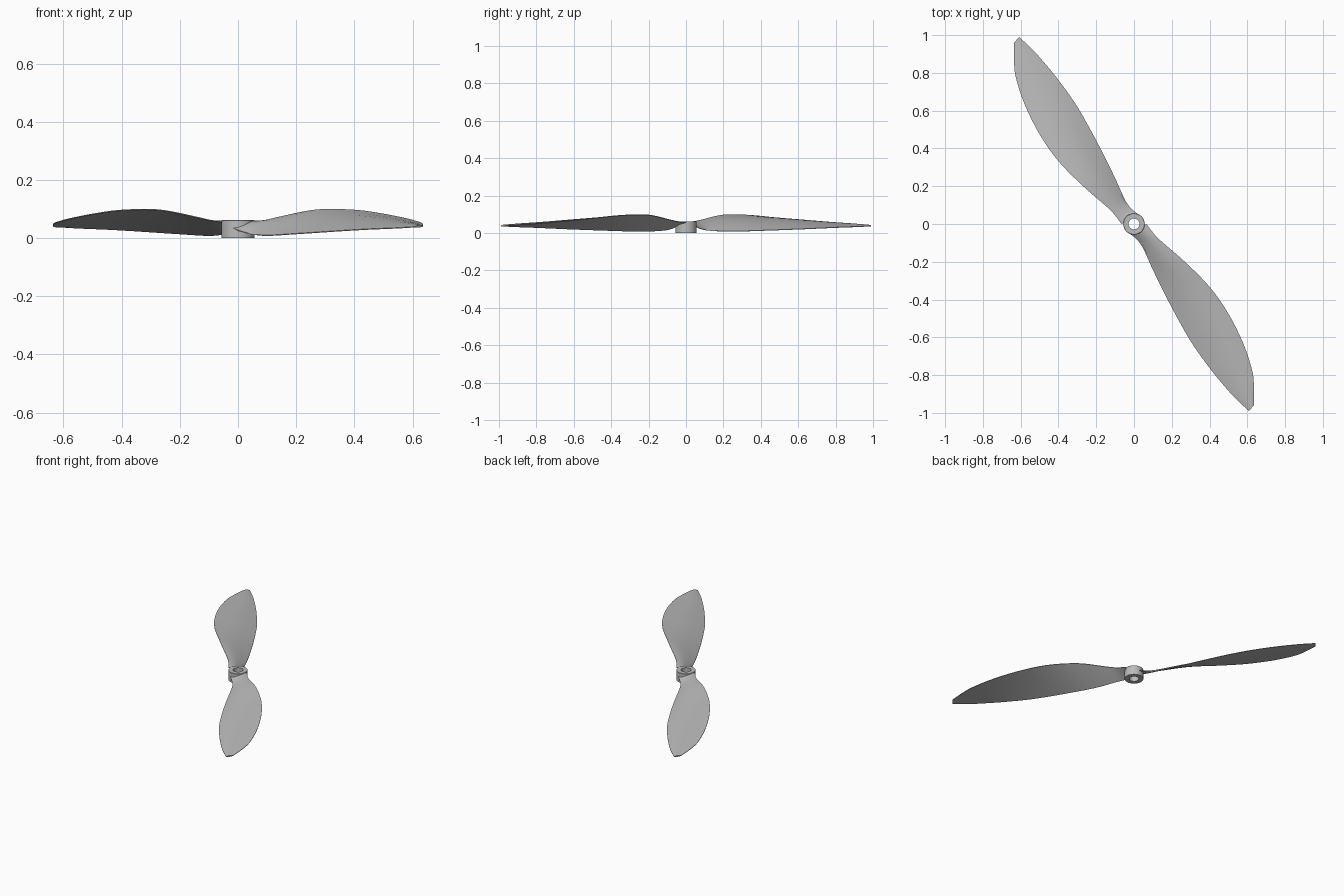
import bpy, bmesh, math
from mathutils import Vector, Matrix

if "Cube" in bpy.data.objects:
    bpy.data.objects.remove(bpy.data.objects["Cube"])

grey = bpy.data.materials.new("matte_grey")
grey.use_nodes = True
grey.diffuse_color = (0.5, 0.5, 0.5, 1)
grey.node_tree.nodes["Principled BSDF"].inputs["Base Color"].default_value = (0.5, 0.5, 0.5, 1)

# Blade edges: distance along the blade, sideways offset, height
HIGH_EDGE = [(.035, .056, .058), (.09, .06, .062), (.145, .07, .071), (.314, .12, .097),
             (.496, .159, .096), (.664, .167, .083), (.842, .149, .067), (.985, .113, .054),
             (1.06, .078, .048), (1.15, .021, .041)]
LOW_EDGE = [(.035, -.045, .034), (.076, -.032, .022), (.133, -.028, .014), (.259, -.046, .009),
            (.459, -.067, .014), (.677, -.08, .021), (.84, -.073, .027), (.96, -.06, .031),
            (1.07, -.042, .034), (1.162, -.018, .038)]


def smooth_path(points, steps=5):
    """Pass a smooth curve through the points."""
    p = [Vector(q) for q in points]
    p = [2 * p[0] - p[1]] + p + [2 * p[-1] - p[-2]]
    out = []
    for a, b, c, d in zip(p, p[1:], p[2:], p[3:]):
        for i in range(steps):
            t = i / steps
            out.append(b + (c - a) * t / 2 + (a - b * 2.5 + c * 2 - d / 2) * t ** 2
                       + (b * 1.5 - a / 2 - c * 1.5 + d / 2) * t ** 3)
    return out + [p[-2]]


def finish(bm, name, angle):
    bmesh.ops.recalc_face_normals(bm, faces=bm.faces)
    mesh = bpy.data.meshes.new(name)
    bm.to_mesh(mesh)
    bm.free()
    mesh.materials.append(grey)
    obj = bpy.data.objects.new(name, mesh)
    bpy.context.collection.objects.link(obj)
    bpy.ops.object.select_all(action="DESELECT")
    obj.select_set(True)
    bpy.context.view_layer.objects.active = obj
    bpy.ops.object.shade_smooth_by_angle(angle=math.radians(angle))
    return obj


def build_blade(name, turn):
    """Loft thin cambered sections between the two edges."""
    bm = bmesh.new()
    rows = []
    cuts = 8
    for high, low in zip(smooth_path(HIGH_EDGE), smooth_path(LOW_EDGE)):
        chord = (high - low).length
        thick = 0.004 + 0.045 * chord
        ring = []
        for side in (1, -1):
            for k in range(cuts + 1):
                u = k / cuts if side == 1 else 1 - k / cuts
                arch = math.sin(math.pi * u)
                lift = 0.035 * chord * arch + side * (0.0015 + thick / 2 * arch)
                point = low.lerp(high, u)
                ring.append(bm.verts.new(point + Vector((0, 0, lift))))
        rows.append(ring)
    for a, b in zip(rows, rows[1:]):
        for i in range(len(a)):
            j = (i + 1) % len(a)
            bm.faces.new((a[i], a[j], b[j], b[i]))
    bm.faces.new(rows[0])
    bm.faces.new(rows[-1])
    bmesh.ops.transform(bm, matrix=Matrix.Rotation(turn, 4, "Z"), verts=bm.verts)
    return finish(bm, name, 50)


# Two opposite blades
heading = math.atan2(-.844, .537)
build_blade("front_blade", heading)
build_blade("back_blade", heading + math.pi)

# Hub ring with a through bore, turned from a profile
profile = [(.029, 0), (.057, 0), (.057, .061), (.055, .063), (.029, .063)]
sides = 48
bm = bmesh.new()
rings = []
for i in range(sides):
    a = math.tau * i / sides
    rings.append([bm.verts.new((r * math.cos(a), r * math.sin(a), z)) for r, z in profile])
for i in range(sides):
    a, b = rings[i], rings[(i + 1) % sides]
    for k in range(len(profile)):
        m = (k + 1) % len(profile)
        bm.faces.new((a[k], b[k], b[m], a[m]))
finish(bm, "hub", 35)
